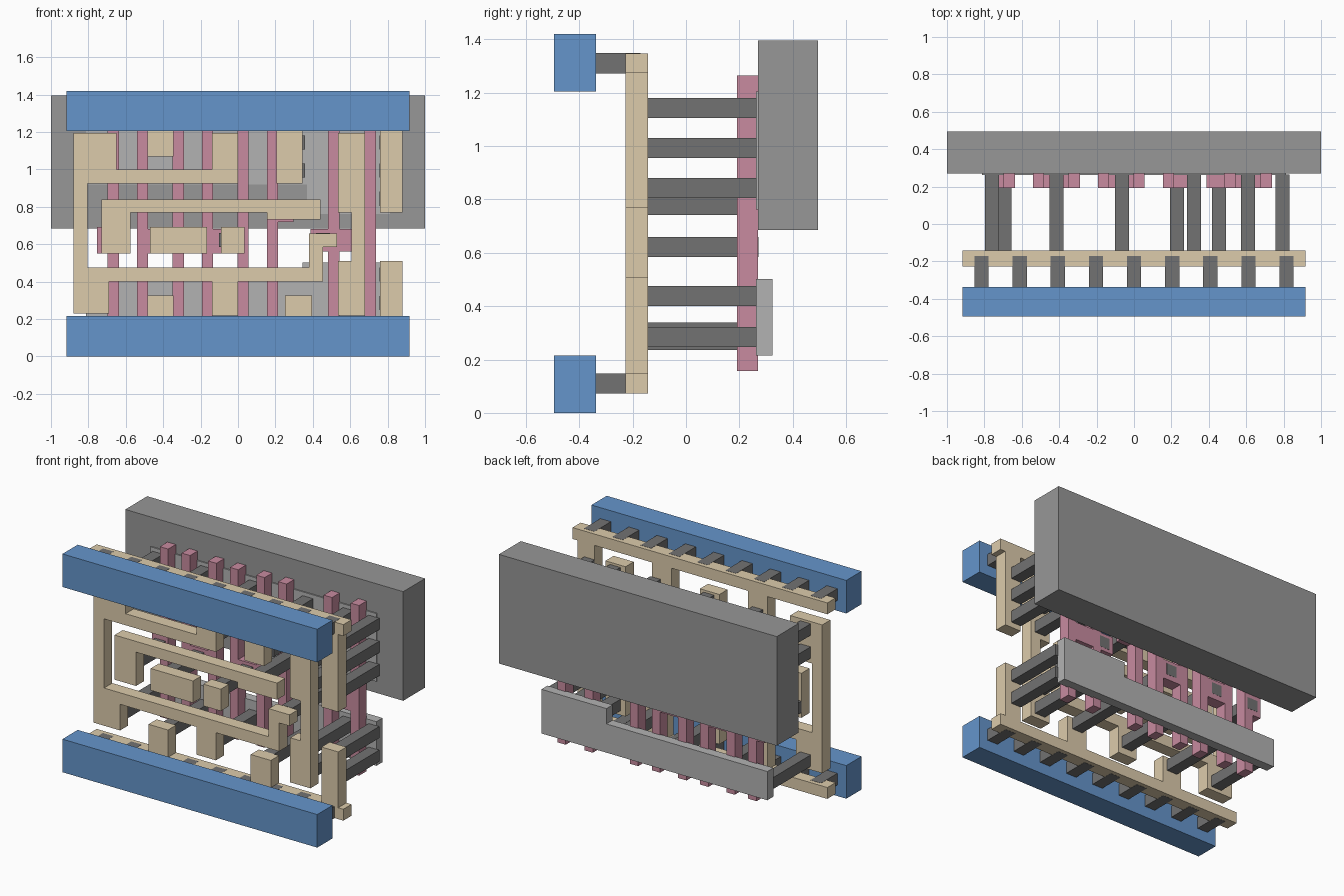
import bpy, bmesh


def material(name, rgb):
    m = bpy.data.materials.new(name)
    m.diffuse_color = (*rgb, 1)
    return m


BLUE = material("rail_blue", (0.13, 0.30, 0.60))
TAN = material("strap_tan", (0.72, 0.60, 0.41))
PINK = material("gate_pink", (0.58, 0.26, 0.35))
DARK = material("contact_dark", (0.17, 0.17, 0.17))
MID = material("well_grey", (0.31, 0.31, 0.31))
LIGHT = material("active_grey", (0.45, 0.45, 0.45))


def slab(name, rects, y0, y1, mat):
    """Union of (x0, x1, z0, z1) rectangles, extruded from y0 to y1."""
    xs = sorted({v for r in rects for v in r[:2]})
    zs = sorted({v for r in rects for v in r[2:]})
    bm = bmesh.new()
    verts = {}

    def vert(i, k):
        if (i, k) not in verts:
            verts[i, k] = bm.verts.new((xs[i], y0, zs[k]))
        return verts[i, k]

    for i in range(len(xs) - 1):
        for k in range(len(zs) - 1):
            cx, cz = (xs[i] + xs[i + 1]) / 2, (zs[k] + zs[k + 1]) / 2
            if any(a < cx < b and c < cz < d for a, b, c, d in rects):
                bm.faces.new([vert(i, k), vert(i + 1, k),
                              vert(i + 1, k + 1), vert(i, k + 1)])
    ext = bmesh.ops.extrude_face_region(bm, geom=bm.faces[:], use_keep_orig=True)
    for v in ext["geom"]:
        if isinstance(v, bmesh.types.BMVert):
            v.co.y = y1
    bmesh.ops.recalc_face_normals(bm, faces=bm.faces[:])
    bmesh.ops.dissolve_limit(bm, angle_limit=0.01, verts=bm.verts[:], edges=bm.edges[:])
    mesh = bpy.data.meshes.new(name)
    bm.to_mesh(mesh)
    bm.free()
    mesh.materials.append(mat)
    obj = bpy.data.objects.new(name, mesh)
    bpy.context.collection.objects.link(obj)
    return obj


def contact(name, x, z, y0, y1, s=0.0375):
    slab(name, [(x - s, x + s, z - s, z + s)], y0, y1, DARK)


# Front power rails and the short contacts behind them
for label, z0, zc in (("lower", 0, 0.11), ("upper", 1.205, 1.311)):
    slab(label + "_rail", [(-0.917, 0.917, z0, z0 + 0.215)], -0.495, -0.338, BLUE)
    for i in range(9):
        contact(label + "_rail_contact", -0.815 + 0.2038 * i, zc, -0.338, -0.17, 0.038)

# Tan wiring layer
WIRES = {
    "lower_comb": [(-0.917, 0.917, 0.073, 0.147), (-0.485, -0.345, 0.073, 0.325),
                   (0.25, 0.395, 0.073, 0.325), (0.76, 0.88, 0.073, 0.51)],
    "upper_comb": [(-0.917, 0.917, 1.274, 1.348), (-0.485, -0.345, 1.07, 1.348),
                   (0.205, 0.345, 0.925, 1.348), (0.76, 0.88, 0.77, 1.348)],
    "left_loop": [(-0.88, -0.805, 0.23, 1.195), (-0.88, -0.65, 0.925, 1.195),
                  (-0.88, 0.0, 0.925, 1.0), (-0.14, 0.0, 0.925, 1.195),
                  (-0.88, -0.69, 0.23, 0.475), (-0.88, 0.455, 0.40, 0.475),
                  (-0.14, 0.0, 0.22, 0.475), (0.38, 0.455, 0.40, 0.658),
                  (0.38, 0.53, 0.585, 0.658)],
    "middle_strap": [(-0.73, -0.575, 0.55, 0.84), (-0.73, 0.44, 0.77, 0.84),
                     (0.155, 0.44, 0.732, 0.84)],
    "wide_pad": [(-0.47, -0.165, 0.55, 0.692)],
    "small_pad": [(-0.09, 0.035, 0.55, 0.692)],
    "output_strap": [(0.535, 0.68, 0.22, 0.51), (0.608, 0.68, 0.22, 1.195),
                     (0.535, 0.68, 0.77, 1.195)],
}
for name, rects in WIRES.items():
    slab(name, rects, -0.227, -0.143, TAN)


# Pink gate strips with their landing pads
def strip(x):
    return (x, x + 0.06, 0.157, 1.264)


GATES = {
    "gate_a": [strip(-0.697), (-0.755, -0.637, 0.55, 0.692)],
    "gate_pair_b": [strip(-0.54), strip(-0.35), (-0.54, -0.29, 0.55, 0.68)],
    "gate_pair_c": [strip(-0.193), strip(-0.003), (-0.193, 0.057, 0.55, 0.68)],
    "gate_d": [strip(0.155), (0.155, 0.297, 0.72, 0.84)],
    "gate_pair_e": [strip(0.482), strip(0.677), (0.388, 0.737, 0.562, 0.68)],
}
for name, rects in GATES.items():
    slab(name, rects, 0.192, 0.27, PINK)
for x, z in ((-0.693, 0.622), (-0.415, 0.622), (-0.065, 0.622), (0.455, 0.622), (0.23, 0.78)):
    contact("gate_contact", x, z, -0.143, 0.271)

# Long contacts reaching the active strips
LONG = {
    -0.76: (0.29, 0.993, 1.143), -0.415: (0.273, 1.143), -0.065: (0.302, 0.993, 1.143),
    0.32: (0.285, 0.993, 1.143), 0.61: (0.285, 0.438, 0.843, 0.993, 1.143),
    0.795: (0.285, 0.438, 0.843, 0.993, 1.143),
}
for x, heights in LONG.items():
    for z in heights:
        contact("active_contact", x, z, -0.143, 0.264)

# Active strips and the thick back block
slab("lower_active", [(-0.813, 0.813, 0.215, 0.402), (0.345, 0.813, 0.215, 0.502)],
     0.262, 0.325, LIGHT)
slab("upper_active", [(-0.813, 0.813, 0.92, 1.205), (0.37, 0.813, 0.762, 1.205)],
     0.262, 0.325, LIGHT)
slab("back_block", [(-1, 1, 0.685, 1.395)], 0.27, 0.495, MID)
